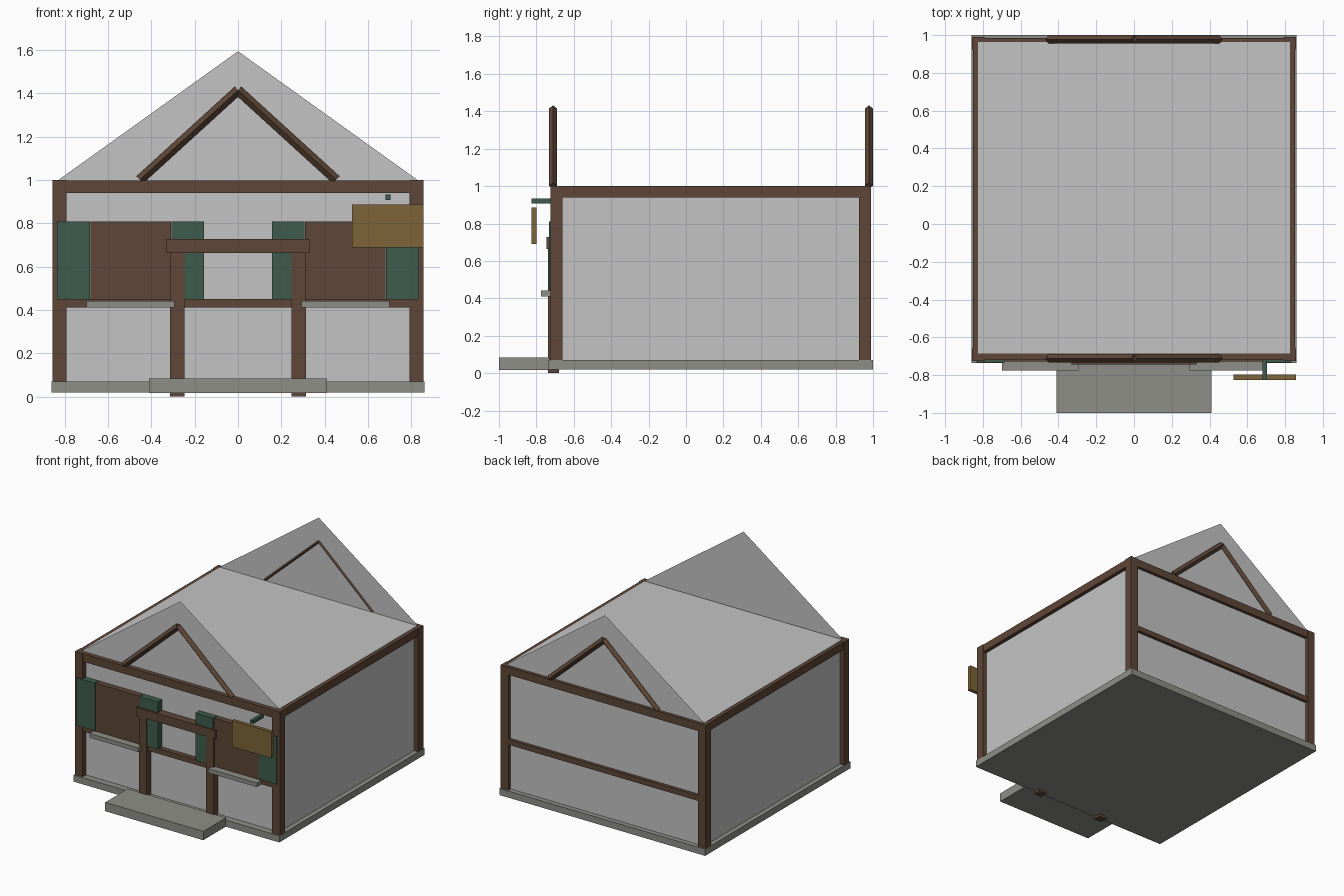
import bpy, bmesh, math
from mathutils import Vector

if "Cube" in bpy.data.objects:
    bpy.data.objects.remove(bpy.data.objects["Cube"])


def srgb(v):
    v /= 255
    return v / 12.92 if v <= 0.04045 else ((v + 0.055) / 1.055) ** 2.4


def material(name, r, g, b):
    m = bpy.data.materials.new(name)
    m.diffuse_color = (srgb(r), srgb(g), srgb(b), 1)
    m.use_nodes = True
    m.node_tree.nodes["Principled BSDF"].inputs["Base Color"].default_value = m.diffuse_color
    return m


PLASTER = material("grey plaster", 196, 196, 196)
TIMBER = material("brown timber", 94, 70, 55)
STONE = material("grey stone", 142, 143, 135)
GREEN = material("green paint", 62, 92, 77)
GOLD = material("ochre board", 125, 101, 57)


def finish(name, bm, mat):
    mesh = bpy.data.meshes.new(name)
    bm.normal_update()
    bm.to_mesh(mesh)
    bm.free()
    mesh.materials.append(mat)
    ob = bpy.data.objects.new(name, mesh)
    bpy.context.collection.objects.link(ob)
    return ob


def box(name, mat, x, y, z):
    """Box from its (min, max) range on each axis."""
    bm = bmesh.new()
    bmesh.ops.create_cube(bm, size=1)
    for v in bm.verts:
        v.co = [r[0] if c < 0 else r[1] for c, r in zip(v.co, (x, y, z))]
    return finish(name, bm, mat)


def sides(name, mat, x, y, z):
    """Two boxes mirrored across x = 0."""
    box("left_" + name, mat, (-x[1], -x[0]), y, z)
    box("right_" + name, mat, x, y, z)


def strut(name, mat, a, b, radius):
    """Four-sided rod with a diamond section between two points."""
    a, b = Vector(a), Vector(b)
    d = (b - a).normalized()
    across = Vector((0, 1, 0))
    n = d.cross(across)
    ring = [across, n, -across, -n]
    bm = bmesh.new()
    lo = [bm.verts.new(a + r * radius) for r in ring]
    hi = [bm.verts.new(b + r * radius) for r in ring]
    bm.faces.new(lo)
    bm.faces.new(hi[::-1])
    for i in range(4):
        j = (i + 1) % 4
        bm.faces.new((lo[i], hi[i], hi[j], lo[j]))
    bmesh.ops.recalc_face_normals(bm, faces=bm.faces)
    finish(name, bm, mat)


# Foundation, step and wall block
box("foundation", STONE, (-0.86, 0.86), (-0.735, 1.0), (0.02, 0.07))
box("front_step", STONE, (-0.41, 0.41), (-1.0, -0.73), (0.018, 0.085))
box("walls", PLASTER, (-0.825, 0.825), (-0.685, 0.963), (0.03, 1.001))

# Corner posts and top beams
for end, y in (("front", (-0.725, -0.66)), ("back", (0.925, 0.99))):
    sides(end + "_corner_post", TIMBER, (0.792, 0.857), y, (0.021, 1.0))
sides("top_beam", TIMBER, (0.8, 0.853), (-0.7, 0.97), (0.94, 0.999))

# Gable end walls (thin sheets), beams and gable struts
for end, beam, gable, truss in (("front", (-0.721, -0.67), -0.689, -0.711),
                                ("back", (0.935, 0.986), 0.965, 0.978)):
    box(end + "_top_beam", TIMBER, (-0.82, 0.82), beam, (0.94, 0.999))
    box(end + "_middle_beam", TIMBER, (-0.82, 0.82), beam, (0.412, 0.452))
    bm = bmesh.new()
    tri = [bm.verts.new((x, gable, z)) for x, z in ((-0.83, 1), (0.83, 1), (0, 1.595))]
    bm.faces.new(tri if end == "front" else tri[::-1])
    finish(end + "_gable", bm, PLASTER)
    for side, s in (("left", -1), ("right", 1)):
        strut(f"{end}_{side}_gable_strut", TIMBER,
              (s * 0.453, truss, 1.002), (0, truss, 1.415), 0.022)

# Windows: panel, sill and a pair of shutters on each side of the door
sides("window_panel", TIMBER, (0.31, 0.68), (-0.728, -0.68), (0.45, 0.81))
sides("window_sill", STONE, (0.293, 0.70), (-0.775, -0.70), (0.411, 0.442))
sides("inner_shutter", GREEN, (0.157, 0.306), (-0.733, -0.68), (0.45, 0.81))
sides("outer_shutter", GREEN, (0.684, 0.835), (-0.733, -0.68), (0.45, 0.81))

# Door frame
sides("door_post", TIMBER, (0.248, 0.313), (-0.738, -0.68), (0.0, 0.68))
box("door_lintel", TIMBER, (-0.33, 0.33), (-0.745, -0.68), (0.663, 0.728))

# Hanging sign and its bracket
box("sign_bracket", GREEN, (0.68, 0.705), (-0.825, -0.70), (0.908, 0.933))
box("sign_board", GOLD, (0.527, 0.857), (-0.825, -0.798), (0.69, 0.887))
